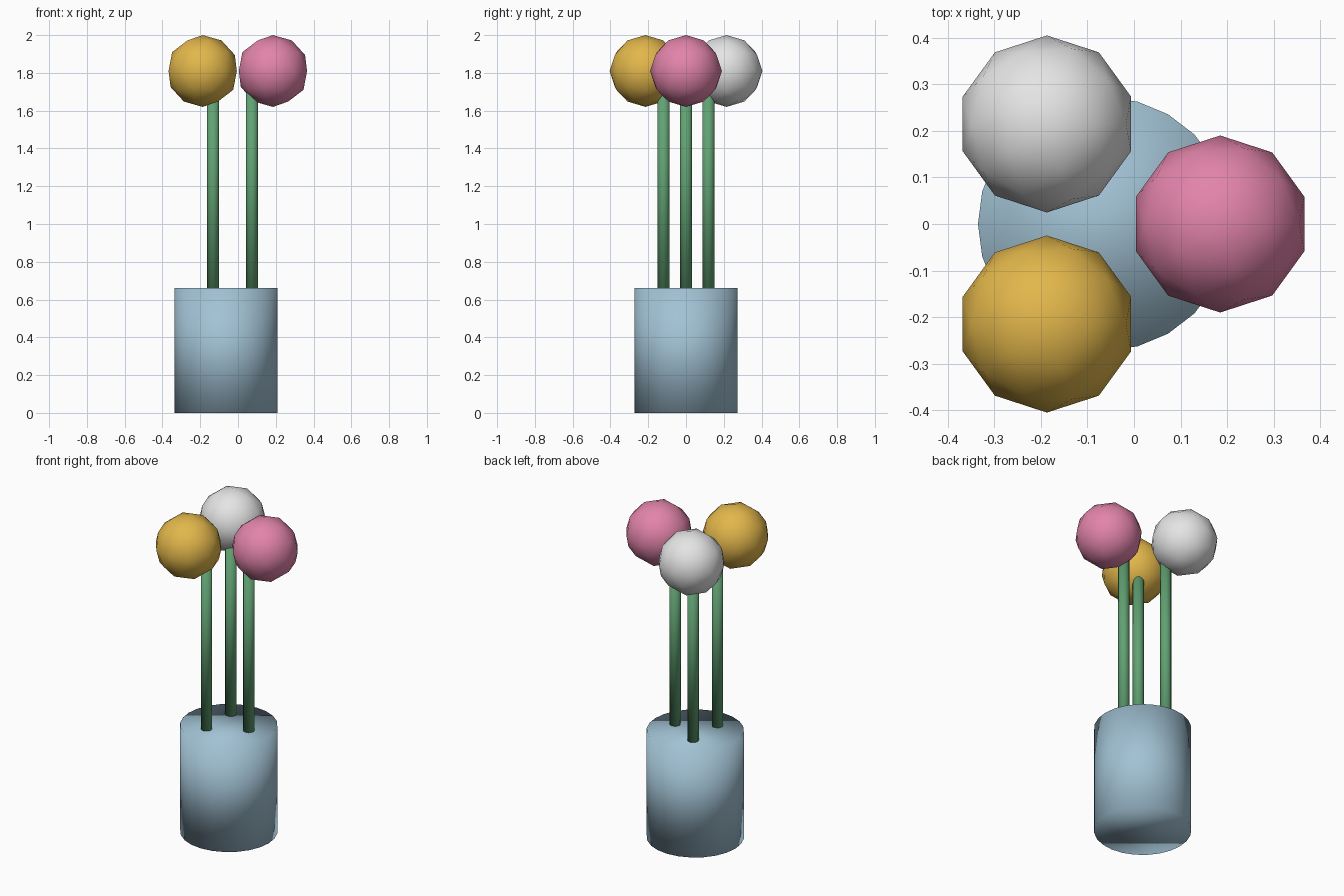
import bpy
from math import cos, sin, radians

cube = bpy.data.objects.get("Cube")
if cube:
    bpy.data.objects.remove(cube, do_unlink=True)


def material(name, rgb):
    mat = bpy.data.materials.new(name)
    mat.use_nodes = True
    color = (*rgb, 1)
    mat.diffuse_color = color
    mat.node_tree.nodes["Principled BSDF"].inputs["Base Color"].default_value = color
    return mat


def finish(name, mat):
    obj = bpy.context.object
    obj.name = name
    obj.data.materials.append(mat)
    bpy.ops.object.shade_smooth()
    return obj


def cylinder(name, x, y, bottom, top, radius, sides, mat):
    bpy.ops.mesh.primitive_cylinder_add(
        vertices=sides, radius=radius, depth=top - bottom,
        location=(x, y, (bottom + top) / 2))
    return finish(name, mat)


blue = material("pale blue", (0.36, 0.54, 0.66))
green = material("leaf green", (0.12, 0.36, 0.17))
blooms = {
    "pink": material("pink", (0.76, 0.23, 0.40)),
    "white": material("white", (0.78, 0.78, 0.78)),
    "yellow": material("golden yellow", (0.76, 0.47, 0.07)),
}

CENTRE_X = -0.063
VASE_TOP = 0.66
BALL_RADIUS = 0.19

# Solid round vase
cylinder("vase", CENTRE_X, 0, 0, VASE_TOP, 0.272, 24, blue)

# Three stems, each with a ball bloom leaning outward
for i, (name, mat) in enumerate(blooms.items()):
    angle = radians(120 * i)
    dx, dy = cos(angle), sin(angle)
    cylinder(name + "_stem", CENTRE_X + 0.137 * dx, 0.137 * dy,
             VASE_TOP, 1.76, 0.032, 12, green)
    bpy.ops.mesh.primitive_ico_sphere_add(
        subdivisions=2, radius=BALL_RADIUS,
        location=(CENTRE_X + 0.248 * dx, 0.248 * dy, 2 - BALL_RADIUS))
    finish(name + "_bloom", mat)
